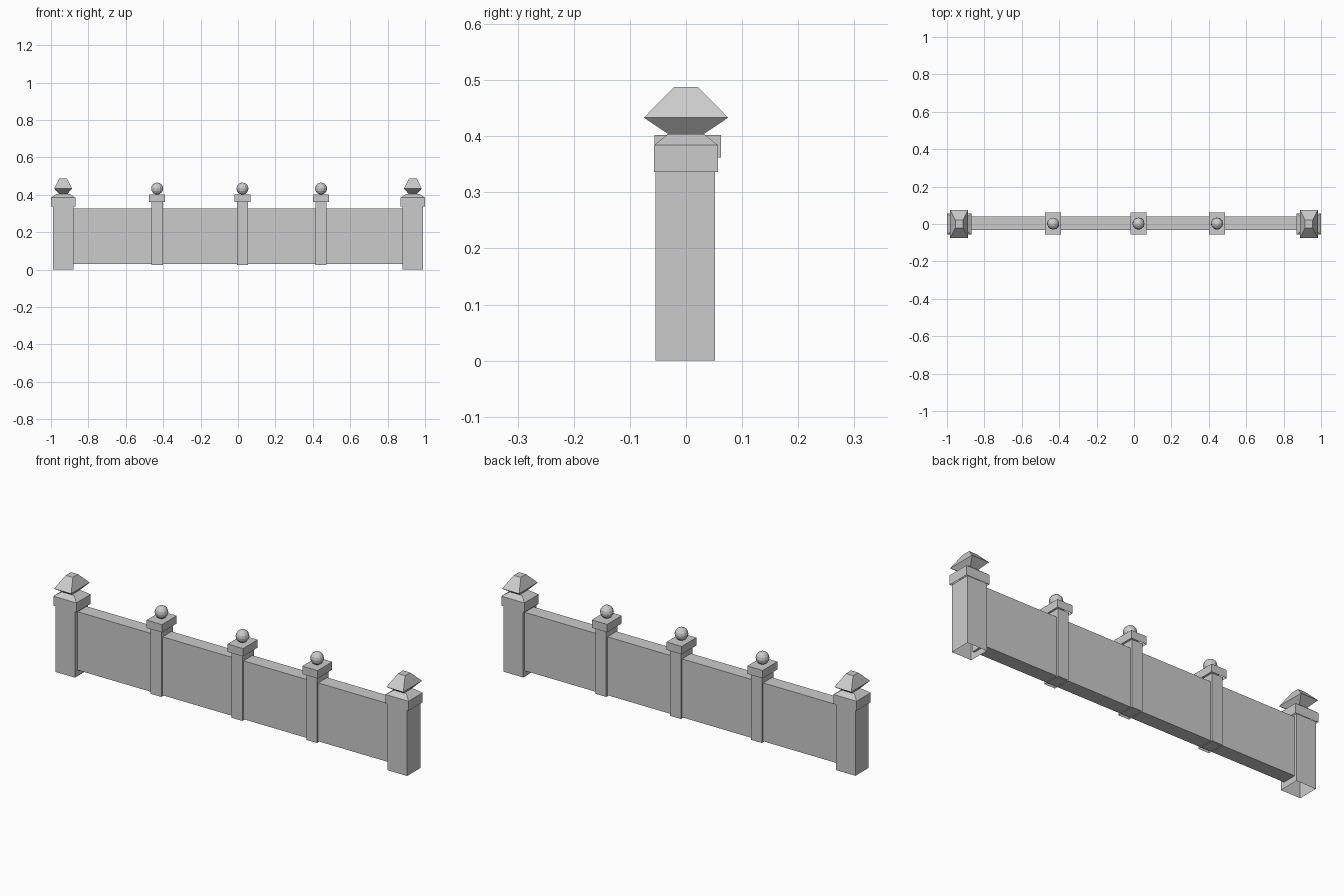
import bpy, bmesh

if "Cube" in bpy.data.objects:
    bpy.data.objects.remove(bpy.data.objects["Cube"])


def make(name, bm):
    me = bpy.data.meshes.new(name)
    bm.normal_update()
    bm.to_mesh(me)
    bm.free()
    ob = bpy.data.objects.new(name, me)
    bpy.context.collection.objects.link(ob)
    return ob


def stack(name, cx, cy, rings, bottom=True, top=True):
    """Rectangular loft; each ring is (half_x, half_y, z)."""
    bm = bmesh.new()
    loops = [[bm.verts.new((cx + sx * hx, cy + sy * hy, z))
              for sx, sy in ((-1, -1), (1, -1), (1, 1), (-1, 1))]
             for hx, hy, z in rings]
    for a, b in zip(loops, loops[1:]):
        for i in range(4):
            j = (i + 1) % 4
            bm.faces.new((a[i], a[j], b[j], b[i]))
    if bottom:
        bm.faces.new(loops[0][::-1])
    if top:
        bm.faces.new(loops[-1])
    return make(name, bm)


# Long wall panel between the end posts
stack("wall_panel", 0, 0.004, [(0.89, 0.036, 0.03), (0.89, 0.036, 0.327)])

# End posts: hollow shaft, bevelled cap, pyramidal finial
for side, s in (("left", -1), ("right", 1)):
    x = s * 0.935
    stack(f"{side}_end_post", x, -0.001,
          [(0.055, 0.053, 0), (0.055, 0.053, 0.338)], bottom=False, top=False)
    stack(f"{side}_post_cap", x, 0,
          [(0.065, 0.057, 0.336), (0.065, 0.057, 0.384), (0.035, 0.032, 0.404)],
          bottom=False)
    stack(f"{side}_finial", x, 0,
          [(0.022, 0.032, 0.404), (0.048, 0.075, 0.433), (0.02, 0.021, 0.488)])

# Intermediate posts: shaft, flat cap, ball
for n, x in enumerate((-0.432, 0.024, 0.444), 1):
    stack(f"middle_post_{n}", x, 0.004,
          [(0.03, 0.046, 0.025), (0.03, 0.046, 0.366)], bottom=False, top=False)
    stack(f"middle_cap_{n}", x, 0.003,
          [(0.043, 0.059, 0.362), (0.043, 0.059, 0.402)], bottom=False)
    bm = bmesh.new()
    bmesh.ops.create_uvsphere(bm, u_segments=12, v_segments=8, radius=0.032)
    bmesh.ops.translate(bm, verts=bm.verts, vec=(x, 0.002, 0.433))
    make(f"ball_{n}", bm)
